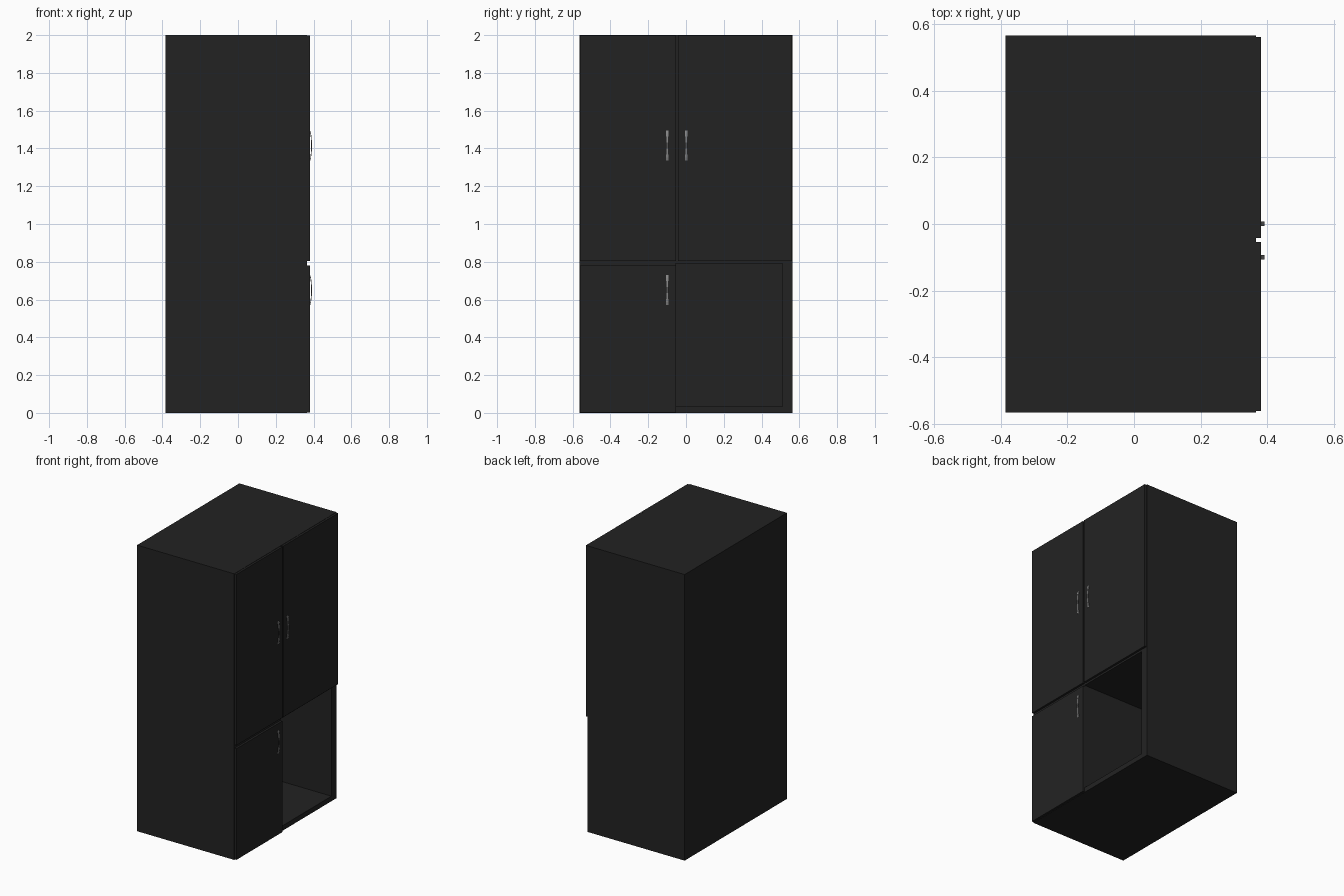
import bpy, bmesh, math

if "Cube" in bpy.data.objects:
    bpy.data.objects.remove(bpy.data.objects["Cube"])


def material(name, v):
    m = bpy.data.materials.new(name)
    m.diffuse_color = (v, v, v, 1)
    m.use_nodes = True
    m.node_tree.nodes["Principled BSDF"].inputs["Base Color"].default_value = m.diffuse_color
    return m


BLACK = material("black_wood", 0.0165)
STEEL = material("brushed_steel", 0.24)
DARK_STEEL = material("dark_steel", 0.09)


def finish(name, bm, *mats):
    bmesh.ops.recalc_face_normals(bm, faces=bm.faces[:])
    me = bpy.data.meshes.new(name)
    bm.to_mesh(me)
    bm.free()
    for m in mats:
        me.materials.append(m)
    ob = bpy.data.objects.new(name, me)
    bpy.context.collection.objects.link(ob)
    return ob


def box(name, x, y, z):
    """Panel given by its (min, max) extent on each axis."""
    bm = bmesh.new()
    bmesh.ops.create_cube(bm, size=1)
    for v in bm.verts:
        v.co = [r[0] if c < 0 else r[1] for c, r in zip(v.co, (x, y, z))]
    return finish(name, bm, BLACK)


XB, XF, W = -0.385, 0.366, 0.565     # back, carcass front, half width
XD = 0.381                           # door front
T = 0.035                            # panel thickness
SIDE = 0.055                         # side wall thickness
INNER = W - SIDE

# Carcass: sides, top, bottom, back
box("left_side", (XB, XF), (-W, -INNER), (0, 2))
box("right_side", (XB, XF), (INNER, W), (0, 2))
box("top_panel", (XB, XF), (-INNER, INNER), (2 - T, 2))
box("bottom_panel", (XB, XF), (-INNER, INNER), (0, T))
box("back_panel", (XB, XB + T), (-INNER, INNER), (T, 2 - T))

# Inner shelf, dividers and the rail above the lower door
box("middle_shelf", (XB + T, XF), (-INNER, INNER), (0.79, 0.825))
box("upper_divider", (XB + T, XF), (-0.065, -0.03), (0.825, 2 - T))
box("lower_divider", (XB + T, XF), (-0.09, -0.055), (T, 0.79))
box("lower_rail", (XF - T, XF), (-INNER, -0.09), (0.745, 0.79))

# Doors, leaving the lower right compartment open
box("upper_left_door", (XF, XD), (-0.561, -0.054), (0.803, 1.998))
box("upper_right_door", (XF, XD), (-0.042, 0.561), (0.803, 1.998))
box("lower_left_door", (XF, XD), (-0.561, -0.054), (0.003, 0.78))


def handle(name, y, z):
    """Shallow bow handle: an arched strip with a darker middle."""
    n, half, rise, thick, width = 10, 0.08, 0.0095, 0.004, 0.014
    bm = bmesh.new()
    rings = []
    for i in range(n + 1):
        t = -1 + 2 * i / n
        x = XD - 0.001 + rise * math.cos(t * math.pi / 2) ** 0.6 if abs(t) < 1 else XD - 0.001
        rings.append([bm.verts.new((x + dx, y + dy, z + half * t)) for dx, dy in (
            (-thick / 2, -width / 2), (thick / 2, -width / 2),
            (thick / 2, width / 2), (-thick / 2, width / 2))])
    for i, (a, b) in enumerate(zip(rings, rings[1:])):
        for k in range(4):
            f = bm.faces.new((a[k], a[(k + 1) % 4], b[(k + 1) % 4], b[k]))
            f.material_index = 1 if i in (n // 2 - 1, n // 2) else 0
    bm.faces.new(rings[0])
    bm.faces.new(rings[-1])
    finish(name, bm, STEEL, DARK_STEEL)


# Handles
handle("upper_left_handle", -0.1, 1.415)
handle("upper_right_handle", 0.001, 1.415)
handle("lower_left_handle", -0.1, 0.65)
